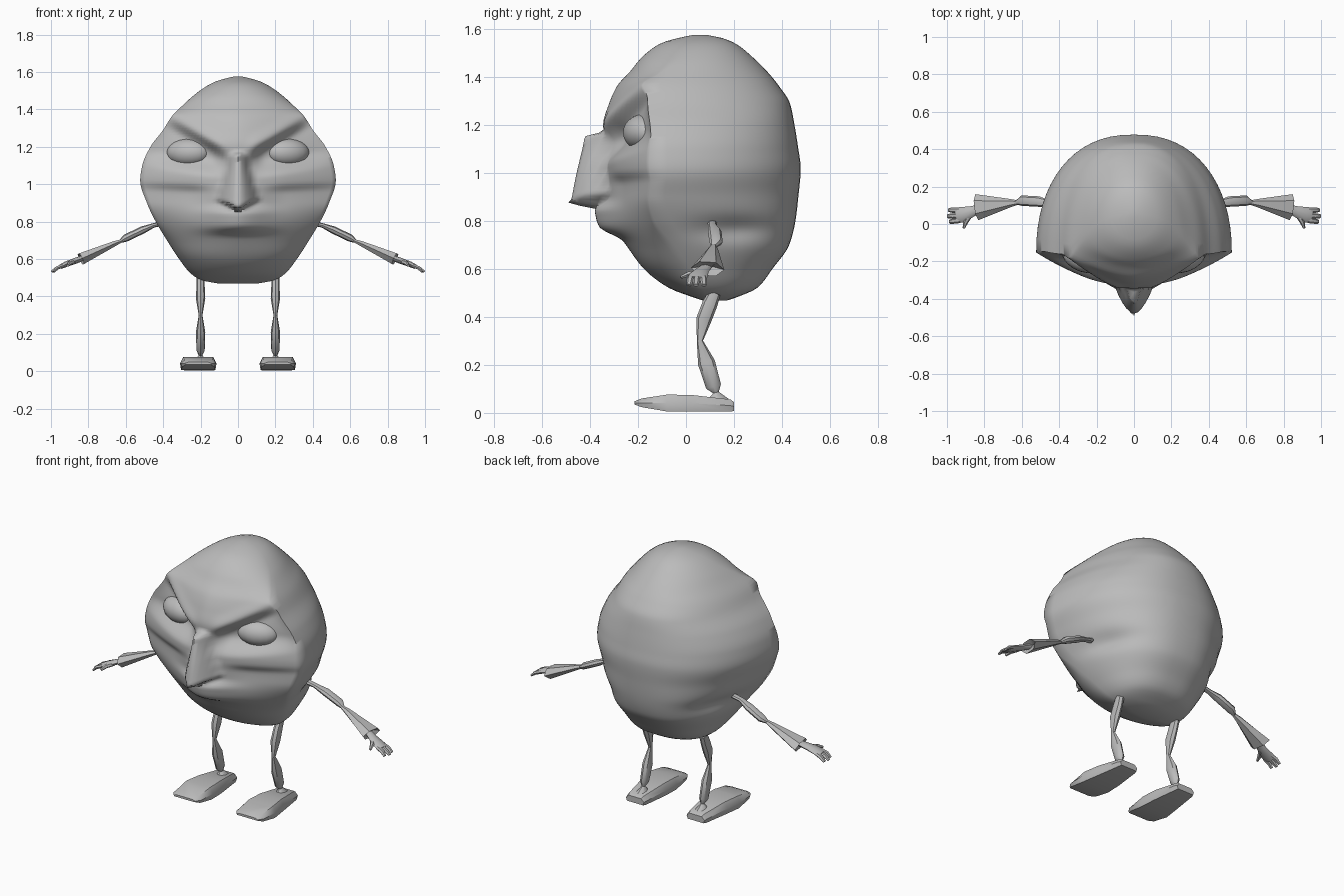
import bpy, bmesh, math
from mathutils import Vector

if "Cube" in bpy.data.objects:
    bpy.data.objects.remove(bpy.data.objects["Cube"])

grey = bpy.data.materials.new("plain_grey")
grey.diffuse_color = (0.5, 0.5, 0.5, 1)
grey.use_nodes = True
grey.node_tree.nodes["Principled BSDF"].inputs["Base Color"].default_value = grey.diffuse_color


def finish(name, bm, mirror=False, angle=40):
    bmesh.ops.recalc_face_normals(bm, faces=bm.faces)
    me = bpy.data.meshes.new(name)
    bm.to_mesh(me)
    bm.free()
    me.materials.append(grey)
    ob = bpy.data.objects.new(name, me)
    bpy.context.collection.objects.link(ob)
    bpy.context.view_layer.objects.active = ob
    ob.select_set(True)
    bpy.ops.object.shade_smooth_by_angle(angle=math.radians(angle))
    ob.select_set(False)
    if mirror:
        ob.modifiers.new("mirror", 'MIRROR').use_mirror_merge = False
    return ob


def skin_rings(bm, rings):
    """Bridge equal rings of points and cap both ends."""
    vs = [[bm.verts.new(p) for p in r] for r in rings]
    n = len(vs[0])
    for a, b in zip(vs, vs[1:]):
        for i in range(n):
            bm.faces.new((a[i], a[(i + 1) % n], b[(i + 1) % n], b[i]))
    bm.faces.new(vs[0])
    bm.faces.new(vs[-1])


def limb(bm, sections, side, n=8):
    """Loft of ellipses; section = x, y, z, radius along side, other radius."""
    pts = [Vector(s[:3]) for s in sections]
    rings = []
    for i, s in enumerate(sections):
        d = (pts[min(i + 1, len(pts) - 1)] - pts[max(i - 1, 0)]).normalized()
        v = d.cross(Vector(side)).normalized()
        u = v.cross(d)
        rings.append([pts[i] + u * s[3] * math.cos(2 * math.pi * k / n)
                      + v * s[4] * math.sin(2 * math.pi * k / n) for k in range(n)])
    skin_rings(bm, rings)


def step(a, b, v):
    t = min(1, max(0, (v - a) / (b - a)))
    return t * t * (3 - 2 * t)


def bump(v, mid, size):
    return math.exp(-((v - mid) / size) ** 2)


# Head outline: z, half width, front y, temple y, back y, face flatness
OUTLINE = [
    (0.468, 0.10, 0.07, 0.10, 0.17, 0), (0.485, 0.19, 0.02, 0.09, 0.22, 0),
    (0.52, 0.25, -0.07, 0.07, 0.296, 0), (0.60, 0.315, -0.175, 0.02, 0.36, 0),
    (0.70, 0.38, -0.25, -0.05, 0.43, .3), (0.80, 0.44, -0.32, -0.13, 0.456, .9),
    (0.90, 0.487, -0.335, -0.16, 0.468, 1), (1.02, 0.523, -0.34, -0.15, 0.478, 1),
    (1.10, 0.512, -0.34, -0.15, 0.468, 1), (1.20, 0.468, -0.345, -0.16, 0.452, 1),
    (1.29, 0.40, -0.32, -0.17, 0.433, 1), (1.365, 0.352, -0.285, -0.17, 0.385, 1),
    (1.42, 0.297, -0.235, -0.10, 0.34, .4), (1.48, 0.23, -0.185, -0.02, 0.28, 0),
    (1.54, 0.14, -0.105, 0.03, 0.204, 0), (1.565, 0.07, -0.02, 0.05, 0.14, 0),
    (1.575, 0.025, 0.03, 0.055, 0.085, 0)]


def outline(z):
    """Monotone smooth interpolation of the outline columns."""
    k = 0
    while k < len(OUTLINE) - 2 and z > OUTLINE[k + 1][0]:
        k += 1

    def slope(i, c):
        a, b = OUTLINE[i], OUTLINE[i + 1]
        return (b[c] - a[c]) / (b[0] - a[0])

    def tangent(i, c):
        if i == 0 or i == len(OUTLINE) - 1:
            return slope(max(0, i - 1), c)
        p, q = slope(i - 1, c), slope(i, c)
        return 2 * p * q / (p + q) if p * q > 0 else 0

    h = OUTLINE[k + 1][0] - OUTLINE[k][0]
    t = min(1, max(0, (z - OUTLINE[k][0]) / h))
    s = t * t * (3 - 2 * t)
    return [OUTLINE[k][c] * (1 - s) + OUTLINE[k + 1][c] * s
            + h * t * (1 - t) * ((1 - t) * tangent(k, c) - t * tangent(k + 1, c))
            for c in range(1, 6)]


def face_relief(x, z, t):
    """Push along y for nose, brows, eye sockets, mouth folds and lips."""
    d = 0
    h = 1.165 + 0.58 * (x - 0.03) - z            # distance below the brow line
    edge = 1 - 0.85 * t ** 4
    d += (0.07 * step(-0.01, 0.07, h) * step(1.01 + 0.08 * t, 1.13 + 0.06 * t, z)
          * step(0.02, 0.15, x) * edge)
    d -= 0.01 * bump(h, -0.02, 0.04) * step(0.02, 0.1, x) * step(1.1, 1.16, z)
    # mouth line with a soft cheek above
    mouth = 0.985 + 0.04 * x
    fold = step(0.08, 0.26, x) * (1 - 0.6 * t ** 4)
    d += 0.02 * step(-0.01, 0.04, mouth - z) * (1 - step(0.04, 0.2, mouth - z)) * fold
    d -= 0.008 * bump(z, mouth + 0.04, 0.05) * fold
    # lips and chin
    d -= 0.052 * step(0.715, 0.775, z) * (1 - step(0.84, 0.9, z)) * bump(x, 0, 0.15)
    # nose
    if 0.84 < z < 1.18:
        s = min(1, (1.17 - z) / 0.27)
        depth = 0.075 + 0.065 * s
        low = 0.85 + 0.5 * x
        r = min(1, x / (0.04 + 0.08 * s))
        d -= depth * step(low, low + 0.025, z) * step(1.175, 1.15, z) * (1 - r * r) ** 1.2
    return d


def head_ring(z):
    w, f, c, b, flat = outline(z)
    right = []
    NF, NB = 24, 16
    for i in range(NF + 1):                      # face, centre to temple
        t = i / NF * flat + (1 - flat) * math.sin(i / NF * math.pi / 2)
        x = w * t
        curve = flat * t ** 1.6 + (1 - flat) * (1 - math.sqrt(max(0, 1 - t * t)))
        right.append((x, f + (c - f) * curve + face_relief(x, z, t)))
    full = max(flat, step(1.0, 0.9, z))          # fuller back low down
    p = 1 - 0.13 * full - 0.06 * step(0.95, 0.8, z)
    for i in range(1, NB + 1):                   # temple round to the back
        a = i / NB * math.pi / 2
        x = w * max(0, math.cos(a)) ** p
        y = c + (b - c) * math.sin(a) ** (0.5 + p / 2)
        x -= 0.03 * bump(y, 0.2, 0.15) * bump(z, 0.765, 0.05)   # arm pocket
        right.append((x, y))
    right[-1] = (0, b)
    return [(x, y, z) for x, y in right] + [(-x, y, z) for x, y in right[-2:0:-1]]


bm = bmesh.new()
skin_rings(bm, [head_ring(0.468 + 1.107 * i / 84) for i in range(85)])
finish("head", bm, angle=70)

# Eyes
bm = bmesh.new()
bmesh.ops.create_uvsphere(bm, u_segments=20, v_segments=12, radius=1)
for v in bm.verts:
    x, y, z = v.co
    v.co = (0.265 + 0.115 * x - 0.02 * y, -0.18 + 0.075 * y + 0.035 * x, 1.168 + 0.075 * z)
finish("eyes", bm, True)

# Arms: upper arm, then a flared cuff
bm = bmesh.new()
limb(bm, [(.40, .11, .79, .02, .012), (.45, .11, .78, .018, .012), (.51, .12, .755, .028, .02),
          (.60, .125, .712, .028, .02), (.628, .115, .695, .012, .01)], (0, 1, 0))
finish("upper_arms", bm, True)
bm = bmesh.new()
limb(bm, [(.615, .115, .70, .010, .008), (.66, .112, .682, .022, .016),
          (.84, .09, .60, .07, .036), (.815, .09, .61, .02, .015)], (0, 1, 0), 6)
finish("cuffs", bm, True)

# Hands with fingers and thumb
bm = bmesh.new()
limb(bm, [(.81, .09, .612, .02, .014), (.87, .065, .59, .03, .016),
          (.92, .05, .572, .042, .015), (.95, .045, .558, .04, .012)], (0, 1, 0))
for y0, y1, x1 in ((.072, .075, .99), (.045, .042, .997), (.02, .012, .985)):
    limb(bm, [(.93, y0, .567, .015, .011), (.965, (y0 + y1) / 2, .553, .015, .011),
              (x1, y1, .532, .011, .007)], (0, 1, 0), 6)
limb(bm, [(.875, .05, .585, .014, .012), (.90, .01, .578, .013, .012),
          (.91, -.022, .565, .007, .007)], (1, 0, 0), 6)
finish("hands", bm, True)

# Legs: thigh and shin pinched at knee and ankle
bm = bmesh.new()
limb(bm, [(.20, .12, .50, .022, .025), (.20, .10, .455, .022, .032), (.20, .075, .39, .025, .032),
          (.20, .058, .30, .010, .013), (.20, .085, .21, .025, .036),
          (.20, .115, .11, .022, .032), (.20, .125, .085, .010, .012),
          (.20, .13, .05, .035, .05)], (1, 0, 0))
finish("legs", bm, True)

# Feet: flat slabs, heel to toe: y, low z, high z, inner x, outer x
bm = bmesh.new()
rings = []
for y, lo, hi, x0, x1 in ((.20, .008, .045, .145, .265), (.185, .005, .056, .14, .27),
                          (.02, .005, .075, .12, .295), (-.08, .006, .076, .115, .31),
                          (-.185, .024, .06, .12, .305), (-.215, .035, .048, .14, .285)):
    m, i = (lo + hi) / 2, 0.018
    rings.append([(x0 + i / 3, y, lo), (x1 - i / 3, y, lo), (x1, y, m),
                  (x1 - i, y, hi), (x0 + i, y, hi), (x0, y, m)])
skin_rings(bm, rings)
finish("feet", bm, True)
